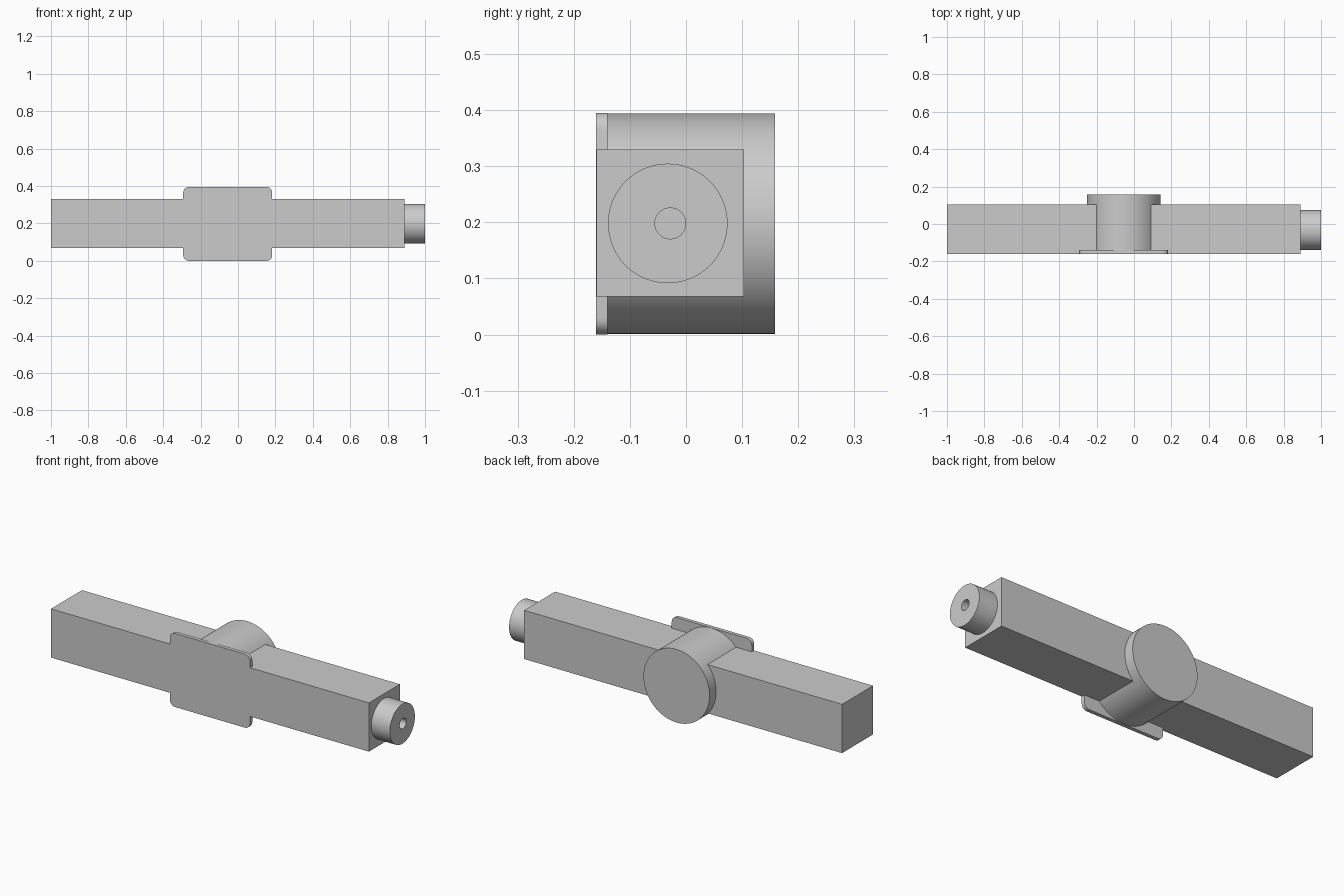
import bpy
import bmesh
import math
from mathutils import Matrix, Vector

if "Cube" in bpy.data.objects:
    bpy.data.objects.remove(bpy.data.objects["Cube"], do_unlink=True)

grey = bpy.data.materials.new("plain grey")
grey.use_nodes = True
colour = (0.6, 0.6, 0.6, 1)
grey.diffuse_color = colour
grey.node_tree.nodes["Principled BSDF"].inputs["Base Color"].default_value = colour


def finish(name, bm):
    mesh = bpy.data.meshes.new(name)
    bm.to_mesh(mesh)
    bm.free()
    mesh.materials.append(grey)
    obj = bpy.data.objects.new(name, mesh)
    bpy.context.collection.objects.link(obj)
    return obj


def box(name, low, high, corner=0):
    """Box between two corners; its edges along y can be rounded."""
    low, high = Vector(low), Vector(high)
    bm = bmesh.new()
    bmesh.ops.create_cube(bm, size=1)
    bmesh.ops.transform(bm, verts=bm.verts, matrix=Matrix.Translation((low + high) / 2)
                        @ Matrix.Diagonal((high - low).to_4d()))
    if corner:
        edges = [e for e in bm.edges
                 if abs((e.verts[0].co - e.verts[1].co).normalized().y) > 0.9]
        bmesh.ops.bevel(bm, geom=edges, offset=corner, segments=6,
                        profile=0.5, affect='EDGES')
    return finish(name, bm)


def cylinder(name, start, end, radius, sides=96):
    """Closed cylinder between two points, smooth round its side."""
    start, end = Vector(start), Vector(end)
    axis = end - start
    bm = bmesh.new()
    turn = axis.to_track_quat('Z', 'Y').to_matrix().to_4x4()
    bmesh.ops.create_cone(bm, cap_ends=True, segments=sides, radius1=radius,
                          radius2=radius, depth=axis.length,
                          matrix=Matrix.Translation((start + end) / 2) @ turn)
    return finish(name, bm)


# Square bar and the rounded plate on its front
bar = box("bar", (-1, -0.1595, 0.068), (0.89, 0.103, 0.33))
front_plate = box("front_plate", (-0.293, -0.16, 0), (0.183, -0.14, 0.395), 0.03)

# Round boss running through the bar to the back
boss = cylinder("boss", (-0.055, -0.145, 0.1975), (-0.055, 0.159, 0.1975), 0.1965, 128)

# End spigot with a bored hole
spigot = cylinder("spigot", (0.885, -0.0325, 0.198), (1, -0.0325, 0.198), 0.1065)
bore = cylinder("bore_cutter", (0.892, -0.028, 0.198), (1.05, -0.028, 0.198), 0.0275, 48)
bore.hide_render = True
cut = spigot.modifiers.new("bore", 'BOOLEAN')
cut.operation = 'DIFFERENCE'
cut.solver = 'EXACT'
cut.object = bore
bpy.context.view_layer.objects.active = spigot
bpy.ops.object.modifier_apply(modifier=cut.name)
bpy.data.objects.remove(bore, do_unlink=True)

# Smooth the round sides and keep the rims sharp
bpy.ops.object.select_all(action='DESELECT')
for part in (front_plate, boss, spigot):
    part.select_set(True)
bpy.ops.object.shade_smooth_by_angle(angle=math.radians(30))
